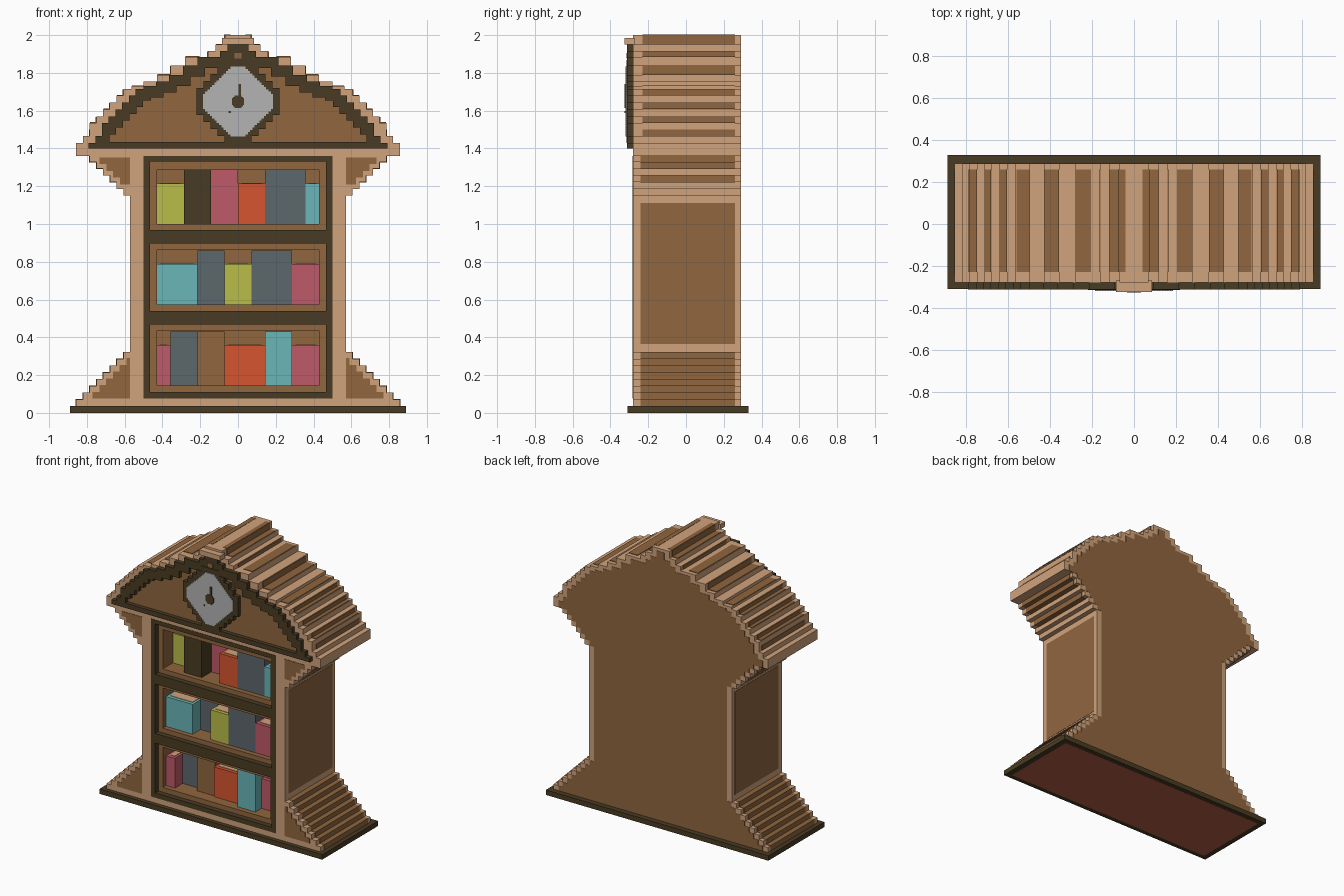
import bpy, bmesh

if bpy.data.objects.get("Cube"):
    bpy.data.objects.remove(bpy.data.objects["Cube"])

U = 1 / 28  # one block of the stepped style


def material(name, code):
    def linear(c):
        return c / 12.92 if c <= 0.04045 else ((c + 0.055) / 1.055) ** 2.4
    col = [linear(int(code[i:i + 2], 16) / 255) for i in (0, 2, 4)] + [1]
    m = bpy.data.materials.new(name)
    m.use_nodes = True
    m.diffuse_color = col
    node = m.node_tree.nodes["Principled BSDF"]
    node.inputs["Base Color"].default_value = col
    node.inputs["Roughness"].default_value = 0.8
    return m


tan = material("tan wood", "D0A37C")
brown = material("brown wood", "90663F")
dark = material("dark wood", "493B23")
green = material("olive green", "BABD48")
pink = material("dusty pink", "BE5A68")
orange = material("burnt orange", "D6552E")
grey = material("slate grey", "5C676B")
teal = material("teal", "6AB6B7")
silver = material("silver", "B4B4B4")
red_brown = material("red brown", "B65E46")


def prism(name, polys, y0, y1, mat):
    """Extrude x-z outlines from y0 to y1 as one object."""
    bm = bmesh.new()
    for pts in polys:
        face = bm.faces.new([bm.verts.new((x, y0, z)) for x, z in pts])
        ext = bmesh.ops.extrude_face_region(bm, geom=[face])
        for v in ext["geom"]:
            if isinstance(v, bmesh.types.BMVert):
                v.co.y = y1
    bmesh.ops.recalc_face_normals(bm, faces=bm.faces)
    me = bpy.data.meshes.new(name)
    bm.to_mesh(me)
    bm.free()
    me.materials.append(mat)
    ob = bpy.data.objects.new(name, me)
    bpy.context.collection.objects.link(ob)


def rect(x0, x1, z0, z1):
    return [(x0, z0), (x1, z0), (x1, z1), (x0, z1)]


def mirror(pts):
    return [(-x, z) for x, z in reversed(pts)]


def both(pts):
    return [pts, mirror(pts)]


def full(half):
    return half + [p for p in mirror(half) if abs(p[0]) > 1e-6]


def half_rect(x, z0, z1):
    return [(0, z0), (x, z0), (x, z1), (0, z1)]


def ring(outer, inner):
    return both(outer + inner[::-1])


def stairs(steps, z0):
    """Outline of rising steps given as (x, top) pairs."""
    pts = []
    for x, z in steps:
        pts += [(x, z0), (x, z)]
        z0 = z
    return pts


roof = [(.857, 1.43), (.82, 1.465), (.786, 1.535), (.75, 1.57), (.714, 1.607),
        (.68, 1.643), (.643, 1.68), (.607, 1.714), (.565, 1.73), (.5, 1.755),
        (.43, 1.79), (.357, 1.84), (.28, 1.885), (.16, 1.915), (.12, 1.95), (.07, 2)]
foot = [(.857 - U * i, U * (i + 2)) for i in range(8)]
brace = [(.607 + U * i, 1.15 + U * (i + 1)) for i in range(6)]


def shifted_roof(d, dz=0, floor=0):
    return [(x - d, z - dz) for x, z in roof if x - d > .015 and z - dz > floor]


def silhouette(d=0):
    """Right half of the cabinet outline, drawn in by d."""
    pts = [(0, U)] + stairs([(x - d, z) for x, z in foot], U)
    pts += [(.571 - d, foot[-1][1]), (.571 - d, 1.15)]
    pts += stairs([(x - d, z) for x, z in brace], 1.15)
    pts[-1] = (brace[-1][0] - d, 1.36)
    pts += stairs(shifted_roof(d, d * .5), 1.36)
    return pts + [(0, pts[-1][1])]


# Base board
prism("base_board", [rect(-.89, .89, 0, U)], -.31, .33, dark)
prism("base_underside", [rect(-.85, .85, -.001, .004)], -.275, .295, red_brown)

# Cabinet: solid rear half, open front half, lined recess
prism("cabinet_rear", [full(silhouette())], 0, .29, tan)
prism("cabinet_front", ring(silhouette(), half_rect(.5, .075, 1.36)), -.28, 0, tan)
prism("back_panel", [full(silhouette(.04))], .288, .292, brown)
prism("recess_back", [rect(-.45, .45, .1, 1.33)], -.006, 0, brown)
prism("recess_lining", ring(half_rect(.5, .075, 1.36), half_rect(.43, .145, 1.285)),
      -.245, 0, brown)
prism("front_frame", ring(half_rect(.5, .075, 1.36), half_rect(.465, .11, 1.33)),
      -.282, -.245, dark)

# Shelves with dark front rails
for z, name in ((.504, "lower_shelf"), (.932, "upper_shelf")):
    prism(name, [rect(-.43, .43, z - .069, z + .069)], -.245, 0, brown)
    prism(name + "_rail", [rect(-.465, .465, z - .035, z + .035)], -.282, -.245, dark)

# Side walls and stepped foot panels
prism("side_panels", both(rect(.5, .573, .365, 1.11)), -.24, .26, brown)
prism("foot_panels", both([(.5, U)] + stairs([(x + .002, z + .002) for x, z in foot], U)
                          + [(.5, foot[-1][1])]), -.24, .26, brown)
prism("foot_front_panels", both([(.571, .075)] + stairs(
    [(.77 - U * i, .075 + U * (i + 1)) for i in range(6)], .075)
    + [(.571, .29)]), -.283, -.27, brown)
prism("brace_front_panels", both([(.571, 1.21)] + stairs(
    [(.625 + U * i, 1.21 + U * (i + 1)) for i in range(4)], 1.21)
    + [(.571, 1.21 + U * 4)]), -.283, -.27, brown)

# Brown grooves under the eaves
for i in (2, 4, 5):
    x, z = brace[i]
    prism("brace_groove", both(rect(x - .05, x + .003, z - U - .003, z)), -.24, .26, brown)

# Brown grooves in the inner corners of the roof steps
for i in range(2, len(roof) - 1, 2):
    x, z = roof[i]
    nx, nz = roof[i + 1]
    grooves = both(rect(max(nx, x - .075), x - .003, z - .01, z + .004))
    if i != 8:
        grooves += both(rect(nx - .01, nx + .004, z, nz - .003))
    prism("roof_groove", grooves, -.23, .26, brown)
prism("eave_grooves", both(rect(.776, .789, 1.465, 1.5)), -.23, .26, brown)
prism("ridge_grooves", both(rect(.04, .073, 1.965, 2.002)), -.23, .26, brown)
prism("ridge_cap", [rect(-.085, .085, 1.95, 1.985)], -.325, -.27, tan)

# Gable: brown field inside a raised stepped border
inner = [(0, 1.435)] + stairs(shifted_roof(.105, .06, 1.45), 1.435)
inner.append((0, inner[-1][1]))
outer = [(0, 1.4)] + stairs(shifted_roof(.065), 1.4)
outer.append((0, outer[-1][1]))
prism("gable_field", [full(inner)], -.284, -.27, brown)
prism("gable_border", ring(outer, inner), -.312, -.27, dark)
prism("gable_stud", [rect(-.018, .018, 1.875, 1.905)], -.316, -.27, brown)


def stepped_diamond(size, tip, n, zc):
    """Diamond with n stair steps per side and blunt tips."""
    s = (size - tip) / n
    q = stairs([(size - s * i, tip + s * i) for i in range(n + 1)], 0)[1:]
    right = [(x, zc - z) for x, z in reversed(q)] + [(x, zc + z) for x, z in q]
    return right + mirror(right)


# Clock
prism("clock_frame", [stepped_diamond(.22, .072, 4, 1.648)], -.316, -.27, dark)
prism("clock_face", [stepped_diamond(.186, .04, 12, 1.648)], -.321, -.3, silver)
prism("clock_hub", [stepped_diamond(.033, .018, 2, 1.648)], -.326, -.3, dark)
prism("clock_hand", [rect(.002, .016, 1.65, 1.74)], -.326, -.3, dark)
prism("clock_mark", [rect(-.05, -.038, 1.588, 1.598)], -.325, -.3, dark)

# Books: width in blocks, colour, tall or short, distance set back
rows = [
    (.145, [(2, pink, 0, 0), (4, grey, 1, .09), (4, brown, 1, .05), (6, orange, 0, .04),
            (4, teal, 1, 0), (4, pink, 0, .07)]),
    (.573, [(6, teal, 0, 0), (4, grey, 1, .09), (4, green, 0, 0), (6, grey, 1, 0),
            (4, pink, 0, 0)]),
    (1.0, [(4, green, 0, .08), (4, dark, 1, 0), (4, pink, 1, .11), (4, orange, 0, 0),
           (6, grey, 1, 0), (2, teal, 0, 0)]),
]
for z, books in rows:
    x = -.43
    for blocks, mat, tall, back in books:
        w = blocks * .86 / 24
        top = z + (.286 if tall else .215)
        front = back - .21
        prism("book", [rect(x, x + w, z, top)], front, -.01, mat)
        if not tall:
            prism("book_pages", [rect(x + .018, x + w - .018, top - .01, top + .003)],
                  front + .025, -.008, tan)
        x += w
